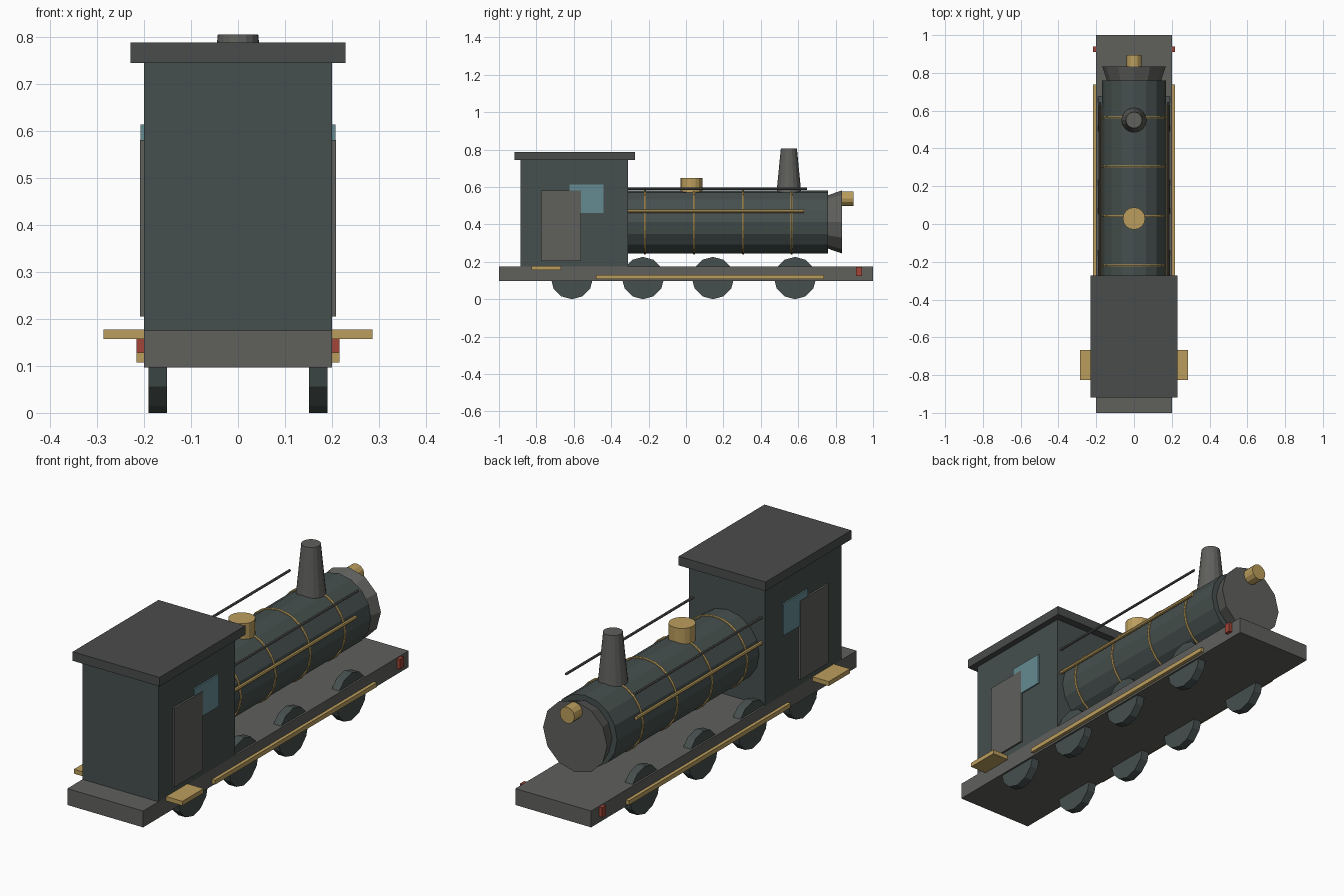
import bpy
from math import pi
from mathutils import Matrix

if "Cube" in bpy.data.objects:
    bpy.data.objects.remove(bpy.data.objects["Cube"])


def material(name, rgb):
    m = bpy.data.materials.new(name)
    m.diffuse_color = (*rgb, 1)
    m.use_nodes = True
    m.node_tree.nodes["Principled BSDF"].inputs["Base Color"].default_value = m.diffuse_color
    return m


GREEN = material("dark_green", (0.060, 0.080, 0.076))
IRON = material("iron_grey", (0.115, 0.115, 0.108))
ROOF = material("roof_grey", (0.068, 0.072, 0.070))
BRASS = material("brass", (0.50, 0.34, 0.11))
GLASS = material("glass_blue", (0.13, 0.26, 0.29))
RED = material("lamp_red", (0.36, 0.06, 0.04))


def finish(name, mat):
    o = bpy.context.object
    o.name = name
    o.data.materials.append(mat)
    return o


def box(name, x, y, z, mat):
    """Box from (min, max) ranges on each axis."""
    bpy.ops.mesh.primitive_cube_add(size=1)
    o = finish(name, mat)
    mid = [(a + b) / 2 for a, b in (x, y, z)]
    size = [b - a for a, b in (x, y, z)]
    o.data.transform(Matrix.Diagonal((*size, 1)))
    o.location = mid
    return o


def tube(name, loc, r1, r2, length, axis, sides, mat):
    """Cylinder or cone centred at loc; r2 is the radius at the + end."""
    bpy.ops.mesh.primitive_cone_add(vertices=sides, radius1=r1, radius2=r2, depth=length)
    o = finish(name, mat)
    if axis == "y":
        o.data.transform(Matrix.Rotation(-pi / 2, 4, "X"))
    elif axis == "x":
        o.data.transform(Matrix.Rotation(pi / 2, 4, "Y"))
    o.location = loc
    return o


AXIS_Z = 0.413   # boiler centre line
R = 0.169

# Frame and cab
box("frame_deck", (-0.2, 0.2), (-1, 1), (0.097, 0.175), IRON)
box("cab", (-0.2, 0.2), (-0.885, -0.31), (0.175, 0.745), GREEN)
box("cab_roof", (-0.229, 0.229), (-0.918, -0.272), (0.745, 0.788), ROOF)

# Boiler, smokebox and headlamp
tube("boiler", (0, 0.225, AXIS_Z), R, R, 1.07, "y", 16, GREEN)
tube("smokebox", (0, 0.7975, AXIS_Z), 0.143, R, 0.075, "y", 12, IRON)
tube("headlamp", (0, 0.865, 0.538), 0.039, 0.039, 0.06, "y", 12, BRASS)

# Boiler bands
for i, y in enumerate((-0.22, 0.043, 0.305, 0.565)):
    bpy.ops.mesh.primitive_torus_add(major_radius=R, minor_radius=0.006,
                                     major_segments=24, minor_segments=6)
    o = finish(f"boiler_band_{i + 1}", BRASS)
    o.data.transform(Matrix.Rotation(pi / 2, 4, "X"))
    o.location = (0, y, AXIS_Z)

# Chimney and steam dome
tube("chimney", (0, 0.55, 0.6875), 0.066, 0.043, 0.235, "z", 16, IRON)
tube("steam_dome", (0, 0.029, 0.608), 0.059, 0.059, 0.08, "z", 16, BRASS)

# Everything that is mirrored left and right
for side, s in (("left", -1), ("right", 1)):
    def side_box(name, x0, x1, y, z, mat):
        box(f"{name}_{side}", sorted((s * x0, s * x1)), y, z, mat)

    for i, y in enumerate((-0.61, -0.23, 0.144, 0.583)):
        tube(f"wheel_{i + 1}_{side}", (s * 0.171, y, 0.113), 0.113, 0.113, 0.04, "x", 12, GREEN)
    tube(f"handrail_{side}", (s * 0.178, 0.16, 0.47), 0.009, 0.009, 0.94, "y", 8, BRASS)
    tube(f"upper_rod_{side}", (s * 0.18, 0.167, 0.591), 0.006, 0.006, 0.96, "y", 8, IRON)
    side_box("cab_door", 0.19, 0.209, (-0.775, -0.562), (0.205, 0.581), IRON)
    side_box("cab_window", 0.19, 0.207, (-0.622, -0.44), (0.462, 0.614), GLASS)
    side_box("cab_step", 0.19, 0.286, (-0.827, -0.667), (0.157, 0.178), BRASS)
    side_box("coupling_strip", 0.19, 0.216, (-0.48, 0.738), (0.107, 0.128), BRASS)
    side_box("marker_lamp", 0.19, 0.216, (0.91, 0.94), (0.125, 0.172), RED)
